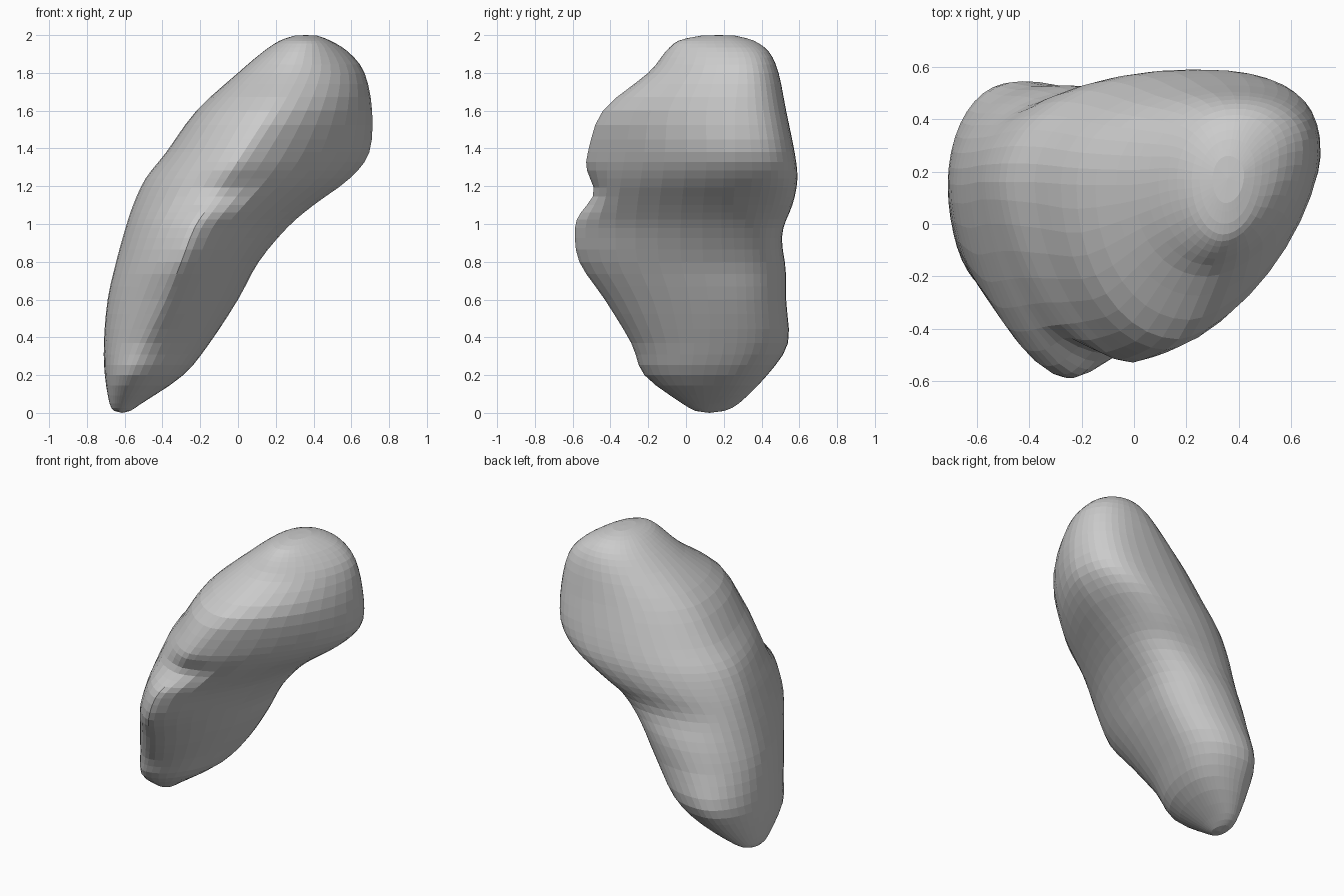
import bpy, bmesh, math

if "Cube" in bpy.data.objects:
    bpy.data.objects.remove(bpy.data.objects["Cube"])

# Horizontal sections: z, left(x, y), front(x, y), right(x, y), back(x, y)
# and the corner sharpness of the left-front, front-right and right-back quarters
POINTS = [
    (0.01, -.655, .12, -.62, .05, -.57, .12, -.61, .20),
    (0.05, -.68, .12, -.61, -.02, -.51, .15, -.59, .28),
    (0.20, -.705, .14, -.56, -.22, -.29, .22, -.51, .43),
    (0.37, -.71, .15, -.49, -.29, -.15, .27, -.46, .54),
    (0.60, -.69, .15, -.38, -.43, .00, .27, -.34, .53),
    (0.80, -.645, .15, -.30, -.565, .11, .26, -.21, .535),
    (0.98, -.595, .16, -.23, -.59, .26, .25, -.07, .545),
    (1.10, -.555, .16, -.15, -.575, .40, .25, .07, .57),
    (1.24, -.49, .16, -.06, -.55, .59, .26, .22, .59),
    (1.38, -.38, .16, .03, -.52, .695, .26, .29, .575),
    (1.60, -.22, .15, .17, -.44, .71, .26, .35, .53),
    (1.80, .00, .15, .28, -.20, .67, .28, .38, .49),
    (1.91, .13, .17, .32, -.11, .585, .27, .39, .44),
    (1.97, .22, .17, .34, -.04, .49, .23, .38, .36),
    (1.997, .30, .17, .35, .08, .42, .19, .36, .26),
]
SHARP = [(1, 1, 1), (1, 1, .9), (1, 1.05, .9), (1.05, 1.15, .9), (1.15, 1.3, .9),
         (1.25, 1.35, .9), (1.3, 1.4, .85), (1.3, 1.4, .75), (1.25, 1.4, .7),
         (1.15, 1.4, .7), (1.0, 1.3, .75), (.95, 1.15, .85), (1, 1.1, .9), (1, 1, 1), (1, 1, 1)]
SECTIONS = [p + s for p, s in zip(POINTS, SHARP)]
STEPS, QUARTER = 3, 10


def blend(a, b, c, d, t):
    return 0.5 * (2*b + (c - a)*t + (2*a - 5*b + 4*c - d)*t*t + (3*b - a - 3*c + d)*t**3)


def smooth_sections():
    n = len(SECTIONS)
    for i in range(n - 1):
        four = [SECTIONS[min(max(i + k, 0), n - 1)] for k in (-1, 0, 1, 2)]
        for s in range(STEPS):
            yield [blend(*v, s / STEPS) for v in zip(*four)]
    yield SECTIONS[-1]


def notch(y, z):
    # Local notches on the front edge and at the back waist
    front = max(0, (-y - .38) / .2) ** 1.2
    back = max(0, (y - .3) / .25) ** 1.5
    return (y + .085 * math.exp(-((z - 1.17) / .1) ** 2) * front
            - .035 * math.exp(-((z - .93) / .13) ** 2) * back)


def ring_points(sec):
    z, lx, ly, fx, fy, rx, ry, bx, by, *powers = sec
    corners = [(lx, ly), (fx, fy), (rx, ry), (bx, by)]
    powers = powers + [.97]
    for q in range(4):
        p, n, e = corners[q], corners[(q + 1) % 4], powers[q]
        # centre of the quarter ellipse joining two extreme points
        c = (n[0], p[1]) if q % 2 == 0 else (p[0], n[1])
        for k in range(QUARTER):
            a = math.pi / 2 * k / QUARTER
            u, v = math.cos(a) ** e, math.sin(a) ** e
            x = c[0] + (p[0] - c[0])*u + (n[0] - c[0])*v
            y = c[1] + (p[1] - c[1])*u + (n[1] - c[1])*v
            yield (x, notch(y, z), z)


# Organ body lofted through the sections
bm = bmesh.new()
rings = [[bm.verts.new(p) for p in ring_points(s)] for s in smooth_sections()]
count = 4 * QUARTER
for a, b in zip(rings, rings[1:]):
    for i in range(count):
        j = (i + 1) % count
        bm.faces.new((a[i], a[j], b[j], b[i]))

# Rounded tips
for ring, z in ((rings[0], 0.0), (rings[-1], 2.0)):
    tip = bm.verts.new((sum(v.co.x for v in ring) / count, sum(v.co.y for v in ring) / count, z))
    for i in range(count):
        bm.faces.new((ring[i], ring[(i + 1) % count], tip))
bmesh.ops.recalc_face_normals(bm, faces=bm.faces)

mesh = bpy.data.meshes.new("organ_body")
bm.to_mesh(mesh)
bm.free()
body = bpy.data.objects.new("organ_body", mesh)
bpy.context.collection.objects.link(body)
